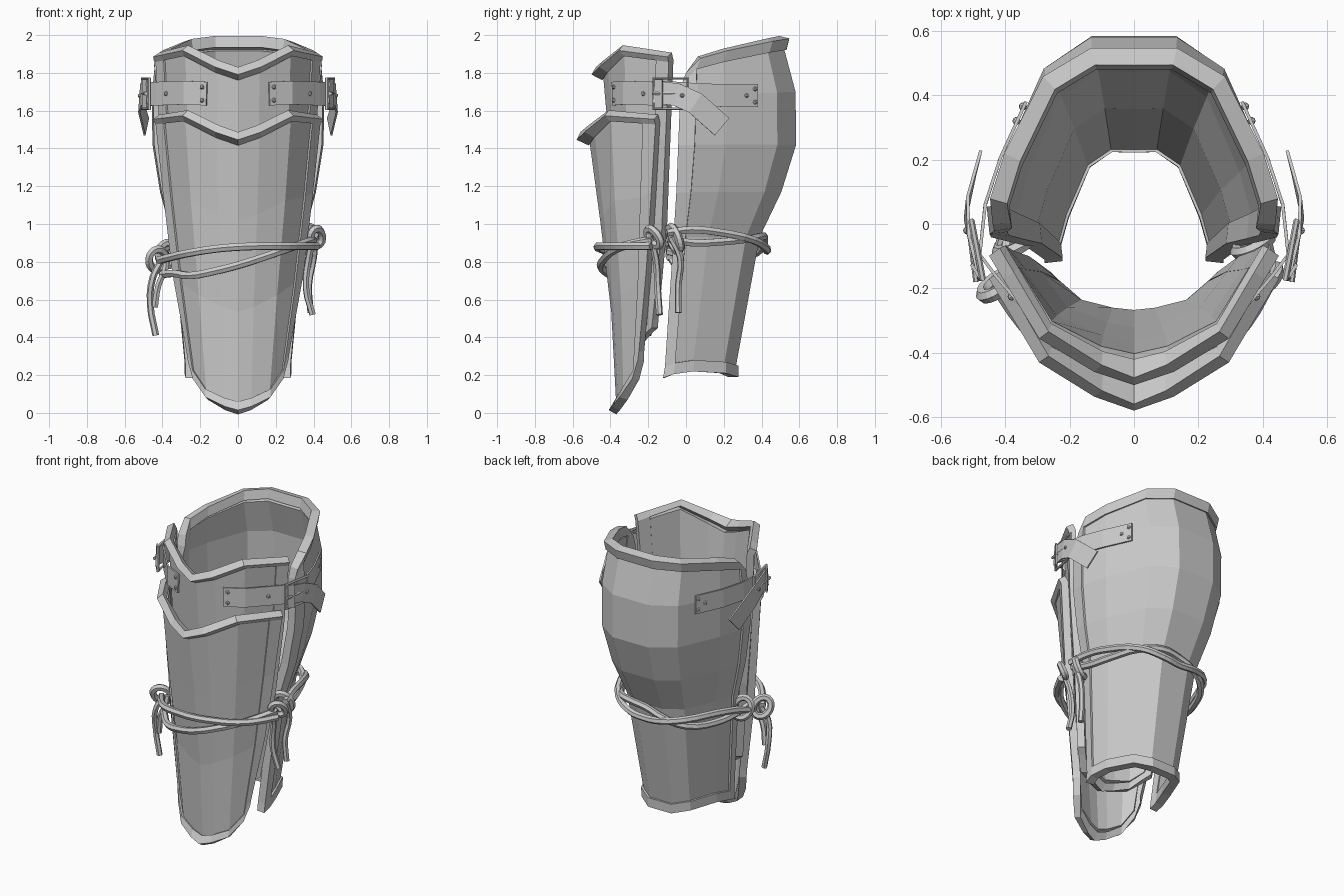
import bpy, bmesh, math
from mathutils import Vector

if "Cube" in bpy.data.objects:
    bpy.data.objects.remove(bpy.data.objects["Cube"])


def lerp(x, table):
    """Piecewise linear lookup in a list of (x, value) sorted by x."""
    if x <= table[0][0]:
        return table[0][1]
    for (a, va), (b, vb) in zip(table, table[1:]):
        if x <= b:
            return va + (vb - va) * (x - a) / (b - a)
    return table[-1][1]


def mesh_object(name, pts, faces, thick, offset):
    """Mesh with outward normals, thickened by a solidify modifier."""
    bm = bmesh.new()
    vs = [bm.verts.new(p) for p in pts]
    for f in faces:
        bm.faces.new([vs[i] for i in f])
    loose = [v for v in bm.verts if not v.link_faces]
    bmesh.ops.delete(bm, geom=loose, context='VERTS')
    bm.normal_update()
    side = 0
    for f in bm.faces:
        c = f.calc_center_median()
        side += f.normal.dot(Vector((c.x, c.y, 0))) * f.calc_area()
    if side < 0:
        bmesh.ops.reverse_faces(bm, faces=bm.faces)
    me = bpy.data.meshes.new(name)
    bm.to_mesh(me)
    bm.free()
    ob = bpy.data.objects.new(name, me)
    bpy.context.collection.objects.link(ob)
    m = ob.modifiers.new("thickness", 'SOLIDIFY')
    m.thickness, m.offset = thick, offset
    return ob


def shell(name, half, rim):
    """Curved plate from columns (centre outward), framed by a thicker rim."""
    cols = [[(-x, y, z) for x, y, z in c] for c in half[:0:-1]] + half
    n, m = len(cols), len(cols[0])
    pts = [p for c in cols for p in c]
    cells = [(i, j) for i in range(n - 1) for j in range(m - 1)]
    quad = lambda i, j: (i * m + j, i * m + j + 1, (i + 1) * m + j + 1, (i + 1) * m + j)
    edge = [c for c in cells if c[0] in (0, n - 2) or c[1] in (0, m - 2)]
    mesh_object(name, pts, [quad(*c) for c in cells if c not in edge], 0.035, -1)
    mesh_object(name + "_rim", pts, [quad(*c) for c in edge], rim, -0.55)


def shin_plate(name, top, bottom, width, yc, ye, flare):
    """Front plate: scalloped flared top, rounded bottom."""
    curve = [(0, 0), (0.27, 0.08), (0.65, 0.32), (1, 1)]
    half = []
    for u in (0, 0.27, 0.65, 0.9, 1):
        zt, zb = lerp(u, top), lerp(u, bottom)
        a, b = zt - 0.03, zb + 0.045
        col = []
        for k, z in enumerate((zt, a, a + (b - a) * 0.3, a + (b - a) * 0.65, b, zb)):
            x = u * lerp(z, width)
            y0, y1 = lerp(z, yc), lerp(z, ye)
            y = y0 + lerp(u, curve) * (y1 - y0)
            if k == 0:
                x, y = x * 1.03, y - flare * (1 - u * 0.85)
            if k == 5:
                y -= 0.03 * (1 - u)
            col.append((x, y, z))
        half.append(col)
    shell(name, half, 0.046)


# Two overlapping shin plates
shin_plate("lower_shin_plate",
           [(0, 1.455), (0.27, 1.495), (0.65, 1.58), (1, 1.56)],
           [(0, 0.01), (0.27, 0.03), (0.65, 0.08), (0.9, 0.18), (1, 0.28)],
           [(0.3, 0.26), (0.8, 0.35), (1.55, 0.43)],
           [(0.1, -0.37), (0.3, -0.37), (0.8, -0.425), (1.43, -0.51)],
           [(0.25, -0.25), (0.8, -0.2), (1.55, -0.155)], 0.065)
shin_plate("upper_shin_plate",
           [(0, 1.8), (0.27, 1.84), (0.65, 1.925), (1, 1.89)],
           [(0, 0.32), (0.65, 0.36), (1, 0.45)],
           [(0.35, 0.27), (0.9, 0.345), (1.55, 0.415), (1.9, 0.43)],
           [(0.35, -0.3), (0.9, -0.36), (1.8, -0.44)],
           [(0.4, -0.18), (0.9, -0.125), (1.88, -0.085)], 0.055)

# Calf plate: (ymax, yfront, half width) for each level from top to bottom
levels = [(0.535, 0.0, 0.435), (0.52, -0.02, 0.43), (0.58, -0.03, 0.445),
          (0.583, -0.04, 0.44), (0.505, -0.05, 0.4), (0.39, -0.065, 0.335),
          (0.265, -0.11, 0.27), (0.265, -0.12, 0.27)]
# x fraction, depth fraction, top z, bottom z for each column
columns = [(0.3, 0, 1.985, 0.19), (0.63, 0.16, 1.97, 0.21), (0.9, 0.6, 1.92, 0.22),
           (1.0, 0.86, 1.88, 0.205), (0.98, 1, 1.8, 0.185)]
calf = []
for fx, fy, zt, zb in columns:
    drop = (1.985 - zt) * 0.5
    zs = (zt, zt - 0.06, 1.7 - drop * 0.5, 1.42, 1.17, 0.93, zb + 0.06, zb)
    calf.append([(fx * w, ym - fy * (ym - yf), z) for (ym, yf, w), z in zip(levels, zs)])
calf.insert(0, [(0, y, z) for x, y, z in calf[0]])
shell("calf_plate", calf, 0.056)


def ribbon(name, path, h):
    """Flat strap following a path, standing on edge."""
    ps = [Vector(p) for p in path]
    pts = []
    for i, p in enumerate(ps):
        t = (ps[min(i + 1, len(ps) - 1)] - ps[max(i - 1, 0)]).normalized()
        up = t.cross(Vector((0, 0, 1))).normalized().cross(t)
        pts += [p + up * h / 2, p - up * h / 2]
    faces = [(2 * i, 2 * i + 1, 2 * i + 3, 2 * i + 2) for i in range(len(ps) - 1)]
    mesh_object(name, pts, faces, 0.01, 0)


def tube(name, path, r, closed=False, smooth=True):
    """Round cord or wire through points."""
    cu = bpy.data.curves.new(name, 'CURVE')
    cu.dimensions = '3D'
    cu.bevel_depth, cu.bevel_resolution, cu.resolution_u = r, 1, 3
    sp = cu.splines.new('BEZIER' if smooth else 'POLY')
    pts = sp.bezier_points if smooth else sp.points
    pts.add(len(path) - 1)
    for q, p in zip(pts, path):
        if smooth:
            q.co = p
            q.handle_left_type = q.handle_right_type = 'AUTO'
        else:
            q.co = (*p, 1)
    sp.use_cyclic_u = closed
    sp.use_smooth = False
    cu.use_fill_caps = True
    ob = bpy.data.objects.new(name, cu)
    bpy.context.collection.objects.link(ob)


def rivet(p):
    bpy.ops.mesh.primitive_ico_sphere_add(subdivisions=1, radius=0.014, location=p)
    bpy.context.object.name = "rivet"


# Leather straps, buckles and rivets on both sides
for s, side in ((1, "right"), (-1, "left")):
    flip = lambda path: [(s * x, y, z) for x, y, z in path]
    ribbon("front_strap_" + side, flip([(0.165, -0.388, 1.69), (0.285, -0.33, 1.695),
           (0.43, -0.16, 1.69), (0.475, -0.1, 1.69)]), 0.125)
    ribbon("calf_strap_" + side, flip([(0.335, 0.38, 1.68), (0.415, 0.205, 1.68),
           (0.462, 0.06, 1.685), (0.485, -0.15, 1.7)]), 0.12)
    ribbon("strap_tail_" + side, flip([(0.48, -0.17, 1.7), (0.51, -0.05, 1.685),
           (0.52, 0.05, 1.64), (0.485, 0.19, 1.515)]), 0.12)
    tube("buckle_" + side, flip([(0.47, -0.17, 1.61), (0.47, -0.17, 1.77),
         (0.505, 0.01, 1.77), (0.505, 0.01, 1.61)]), 0.01, True, False)
    tube("buckle_prong_" + side, flip([(0.51, -0.02, 1.69), (0.49, -0.18, 1.69)]),
         0.009, False, False)
    ribbon("strap_keeper_" + side, flip([(0.48, -0.165, 1.69), (0.505, -0.125, 1.69)]), 0.15)
    for p in flip([(0.19, -0.38, 1.655), (0.19, -0.38, 1.725), (0.345, 0.365, 1.645),
                   (0.345, 0.365, 1.715), (0.365, 0.32, 1.68), (0.38, -0.225, 1.69),
                   (0.518, -0.02, 1.68)]):
        rivet(p)

# Twisted pair of cords around the shin and calf
front = [(-0.41, -0.2), (-0.34, -0.3), (-0.26, -0.38), (-0.12, -0.44), (0, -0.46),
         (0.12, -0.44), (0.26, -0.38), (0.34, -0.3), (0.41, -0.18)]
back = [(0.41, -0.1), (0.38, 0.02), (0.335, 0.17), (0.24, 0.35), (0.12, 0.415), (0, 0.42),
        (-0.12, 0.415), (-0.24, 0.35), (-0.335, 0.17), (-0.38, 0.02), (-0.41, -0.1)]
for s, label in ((1, "a"), (-1, "b")):
    tube("front_cord_" + label,
         [(x * (1 + 0.02 * s), y * (1 + 0.02 * s),
           0.84 + 0.17 * x + s * 0.05 * math.cos((x + 0.2) / 0.45 * math.pi / 2) - 0.05 * (x > -0.3) * (1 - s) * 0.2)
          for x, y in front], 0.022)
    tube("back_cord_" + label,
         [(x * (1 + 0.02 * s), y * (1 + 0.02 * s),
           0.89 + 0.12 * x + s * 0.035 * math.sin(i * 0.95 + 0.4))
          for i, (x, y) in enumerate(back)], 0.022)


def knot(name, c, rx, ry, rz):
    """Tilted closed cord loop."""
    tube(name, [(c[0] + rx * math.cos(a), c[1] + ry * math.cos(a + 0.7), c[2] + rz * math.sin(a))
                for a in [k * math.pi / 4 for k in range(8)]], 0.022, True)


# Knots and hanging cord ends
knot("right_front_knot", (0.415, -0.17, 0.93), 0.03, 0.035, 0.045)
knot("right_back_knot", (0.37, -0.06, 0.92), 0.05, 0.03, 0.065)
knot("left_front_knot", (-0.425, -0.19, 0.81), 0.045, 0.035, 0.055)
knot("left_back_knot", (-0.37, -0.06, 0.84), 0.05, 0.03, 0.06)
tube("right_cord_end_a", [(0.40, -0.19, 0.93), (0.375, -0.16, 0.82), (0.36, -0.15, 0.66),
                          (0.395, -0.14, 0.52)], 0.018)
tube("right_cord_end_b", [(0.41, -0.08, 0.93), (0.40, -0.03, 0.82), (0.375, -0.04, 0.68),
                          (0.385, -0.04, 0.53)], 0.018)
tube("left_cord_end_a", [(-0.41, -0.2, 0.8), (-0.45, -0.22, 0.72), (-0.465, -0.2, 0.58),
                         (-0.435, -0.2, 0.41)], 0.018)
tube("left_cord_end_b", [(-0.38, -0.2, 0.82), (-0.385, -0.21, 0.76), (-0.42, -0.21, 0.68),
                         (-0.44, -0.2, 0.56)], 0.018)
